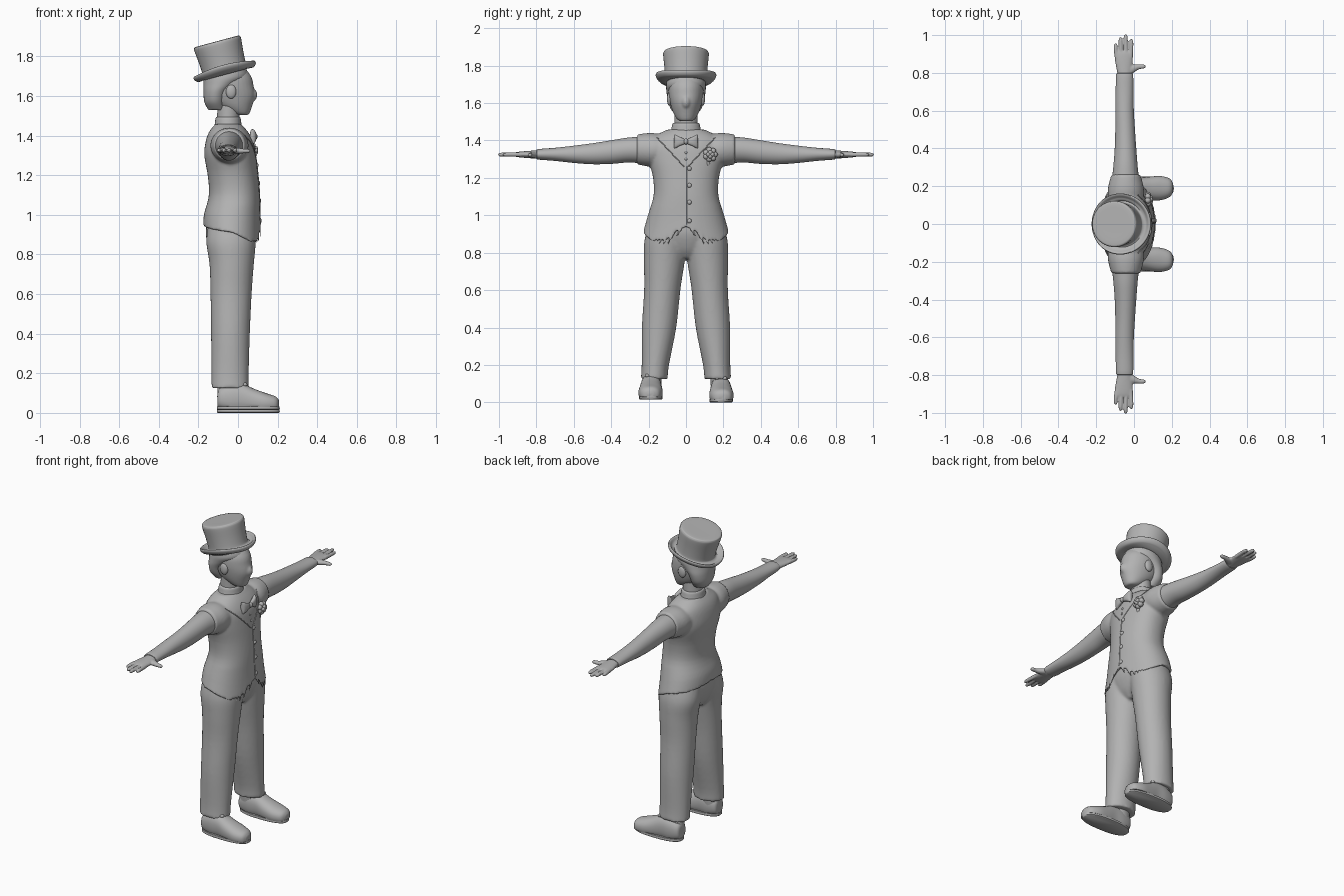
import bpy, bmesh
from math import sin, cos, pi, atan2, radians
from mathutils import Vector, Matrix

cube = bpy.data.objects.get("Cube")
if cube:
    bpy.data.objects.remove(cube)

grey = bpy.data.materials.new("plain grey")
grey.use_nodes = True
COLOUR = (0.45, 0.45, 0.45, 1)
grey.diffuse_color = COLOUR
grey.node_tree.nodes["Principled BSDF"].inputs["Base Color"].default_value = COLOUR


def spline(rings, steps):
    """Smoothly interpolate ring settings."""
    pts = [Vector(r) for r in rings]
    out = []
    for i in range(len(pts) - 1):
        a, b, c = pts[max(i - 1, 0)], pts[i], pts[i + 1]
        d = pts[min(i + 2, len(pts) - 1)]
        for k in range(steps):
            t = k / steps
            out.append(b + (c - a) * (t / 2) + (a * 2 - b * 5 + c * 4 - d) * (t * t / 2)
                       + (b * 3 - a - c * 3 + d) * (t ** 3 / 2))
    return out + [pts[-1]]


def loft(bm, rings, axis="z", side=1, n=32, power=2.0, steps=4, warp=None):
    """Rings are (along, centre u, centre v, radius u, radius v)."""
    loops = []
    for t, cu, cv, ru, rv in spline(rings, steps):
        loop = []
        for k in range(n):
            c, s = cos(2 * pi * k / n), sin(2 * pi * k / n)
            u = cu + ru * abs(c) ** (2 / power) * (1 if c >= 0 else -1)
            v = cv + rv * abs(s) ** (2 / power) * (1 if s >= 0 else -1)
            p = {"z": (u, v, t), "y": (u, t, v), "x": (t, u, v)}[axis]
            p = warp(*p) if warp else p
            loop.append(bm.verts.new((p[0], p[1] * side, p[2])))
        loops.append(loop)
    for a, b in zip(loops, loops[1:]):
        for k in range(n):
            bm.faces.new((a[k], a[(k + 1) % n], b[(k + 1) % n], b[k]))
    bm.faces.new(loops[0])
    bm.faces.new(loops[-1])


def ball(bm, centre, size):
    m = Matrix.Translation(centre) @ Matrix.Diagonal((*size, 1))
    bmesh.ops.create_uvsphere(bm, u_segments=20, v_segments=12, radius=1, matrix=m)


def finish(name, bm, voxel=0, smooth=4):
    bmesh.ops.recalc_face_normals(bm, faces=bm.faces)
    mesh = bpy.data.meshes.new(name)
    bm.to_mesh(mesh)
    bm.free()
    mesh.materials.append(grey)
    mesh.polygons.foreach_set("use_smooth", [True] * len(mesh.polygons))
    mesh.set_sharp_from_angle(angle=radians(50))
    obj = bpy.data.objects.new(name, mesh)
    bpy.context.collection.objects.link(obj)
    if voxel:
        r = obj.modifiers.new("blend", "REMESH")
        r.mode, r.voxel_size, r.use_smooth_shade = "VOXEL", voxel, True
        s = obj.modifiers.new("soften", "SMOOTH")
        s.factor, s.iterations = 0.5, smooth
    return obj


def part(name, rings, **kw):
    bm = bmesh.new()
    loft(bm, rings, **kw)
    return finish(name, bm)


SIDES = ((1, "left"), (-1, "right"))

# Trousers: two legs blended into the hips
bm = bmesh.new()
for s, _ in SIDES:
    loft(bm, [(.125, -.04, .17, .094, .072), (.2, -.04, .164, .094, .073),
              (.4, -.038, .144, .098, .092), (.6, -.035, .127, .104, .097),
              (.75, -.032, .116, .112, .109), (.86, -.035, .108, .125, .115),
              (.95, -.03, .09, .12, .11)], side=s)
loft(bm, [(.77, -.035, 0, .07, .06), (.82, -.035, 0, .105, .15),
          (.9, -.033, 0, .13, .212), (.97, -.03, 0, .125, .2)])
finish("trousers", bm, .009, 5)

# Waistcoat: the hem has two points in front and rises at the back
HEM = ((0, .94), (.4, .83), (pi / 2, .91), (pi, .945))


def hem(x, y, z):
    a = atan2(abs(y) / .228, (x + .03) / .146)
    for (a0, z0), (a1, z1) in zip(HEM, HEM[1:]):
        if a0 <= a <= a1:
            edge = z0 + (z1 - z0) * (a - a0) / (a1 - a0)
    w = max(0, (1.05 - z) / .12)
    return x, y, z + (edge - .93) * w


bm = bmesh.new()
loft(bm, [(.93, -.03, 0, .146, .229), (1, -.03, 0, .141, .206), (1.1, -.019, 0, .128, .174),
          (1.2, -.026, 0, .127, .176), (1.3, -.04, 0, .13, .2), (1.37, -.043, 0, .12, .2),
          (1.42, -.048, 0, .097, .172), (1.458, -.05, 0, .065, .1)],
     n=64, power=2.2, warp=hem)
for s, _ in SIDES:
    loft(bm, [(.1, -.045, 1.35, .09, .075), (.18, -.043, 1.35, .096, .09),
              (.25, -.043, 1.352, .08, .082), (.262, -.043, 1.352, .074, .076)],
         axis="y", side=s)
waistcoat = finish("waistcoat", bm, .008, 3)

# Sleeves and hands
for s, label in SIDES:
    part(label + "_sleeve", [
        (.16, -.045, 1.35, .08, .08), (.26, -.045, 1.35, .069, .07),
        (.32, -.045, 1.348, .063, .066), (.4, -.045, 1.338, .057, .063),
        (.5, -.047, 1.329, .052, .056), (.6, -.05, 1.326, .049, .046),
        (.7, -.05, 1.326, .047, .035), (.79, -.05, 1.326, .045, .028),
        (.795, -.05, 1.326, .036, .022)], axis="y", side=s)
    bm = bmesh.new()
    loft(bm, [(.76, -.05, 1.325, .036, .024), (.8, -.05, 1.325, .039, .022),
              (.86, -.053, 1.325, .047, .018), (.9, -.055, 1.325, .049, .014),
              (.915, -.055, 1.325, .04, .01)], axis="y", side=s)
    for base, tip, end in ((-.091, -.097, .957), (-.066, -.071, .99),
                           (-.041, -.044, 1.005), (-.017, -.014, .98)):
        loft(bm, [(.88, base, 1.325, .011, .012), (end - .03, tip, 1.325, .011, .011),
                  (end - .008, tip, 1.324, .009, .009), (end, tip, 1.324, .004, .004)],
             axis="y", side=s, n=12)
    loft(bm, [(-.05, .81, 1.325, .03, .016), (-.01, .82, 1.323, .024, .016),
              (.025, .832, 1.322, .014, .012), (.052, .834, 1.322, .011, .01),
              (.062, .834, 1.322, .005, .005)], axis="x", side=s, n=16)
    finish(label + "_hand", bm, .005, 2)

# Shoes with soles, ankles and tied laces
for s, label in SIDES:
    lift = .0 if s > 0 else .015

    def ground(x, y, z):
        return x, y, max(z, .014) + lift

    part(label + "_shoe", [
        (-.104, .185, .05, .015, .02), (-.095, .185, .058, .042, .05),
        (-.04, .186, .06, .055, .076), (.02, .187, .06, .056, .074),
        (.08, .188, .045, .062, .062), (.14, .19, .035, .064, .05),
        (.19, .192, .03, .048, .038), (.207, .193, .028, .02, .02)],
        axis="x", side=s, power=2.3, warp=ground)
    part(label + "_sole", [(lift, .052, .188, .155, .058), (lift + .004, .052, .188, .159, .063),
                           (lift + .018, .052, .188, .158, .062)],
         side=s, power=2.5, steps=1, n=48)
    part(label + "_ankle", [(.08, -.045, .178, .06, .045), (.2, -.04, .17, .06, .045)], side=s)
    bm = bmesh.new()
    for dy in (-.02, 0, .02):
        ball(bm, (.035, (.187 + dy) * s, .128 + lift), (.012, .013, .01))
    finish(label + "_laces", bm)

# Neck, shirt collar and head
part("neck", [(1.4, -.05, 0, .06, .065), (1.48, -.05, 0, .056, .062), (1.57, -.045, 0, .058, .062)])
part("collar", [(1.43, -.05, 0, .074, .092), (1.455, -.05, 0, .068, .08),
                (1.488, -.05, 0, .063, .073), (1.494, -.05, 0, .056, .066)])
bm = bmesh.new()
loft(bm, [(1.503, .025, 0, .022, .025), (1.512, .012, 0, .046, .045), (1.55, -.018, 0, .09, .069),
          (1.6, -.038, 0, .124, .085), (1.65, -.045, 0, .124, .093), (1.7, -.05, 0, .116, .09),
          (1.76, -.06, 0, .08, .065)])
ball(bm, (.068, 0, 1.605), (.03, .026, .035))
finish("head", bm, .006, 8)
bm = bmesh.new()
for s, _ in SIDES:
    ball(bm, (-.035, .088 * s, 1.622), (.026, .014, .036))
finish("ears", bm)
part("hair", [(1.53, -.105, 0, .045, .05), (1.57, -.115, 0, .055, .082),
              (1.62, -.108, 0, .066, .098), (1.66, -.084, 0, .09, .104),
              (1.7, -.06, 0, .112, .106), (1.76, -.06, 0, .09, .092)])


# Top hat, tipped back, with the brim curled at the sides
def curl(x, y, z):
    return x, y, z + (.8 * y * y if x * x + y * y > .0156 else 0)


hat = part("top_hat", [(z, 0, 0, r, r) for z, r in (
    (-.006, .08), (-.014, .135), (-.008, .153), (.006, .162), (.017, .159), (.016, .15),
    (.004, .135), (.008, .118), (.022, .113), (.08, .116), (.14, .122), (.155, .12),
    (.161, .11), (.161, .05))], n=64, steps=3, warp=curl)
hat.location = (-.065, 0, 1.72)
hat.rotation_euler = (0, radians(-15), 0)

# Details that rest on the waistcoat front
bpy.context.view_layer.update()
cloth = waistcoat.evaluated_get(bpy.context.evaluated_depsgraph_get())


def chest(y, z):
    hit, spot, _, _ = cloth.ray_cast(Vector((1, y, z)), Vector((-1, 0, 0)))
    return spot.x if hit else .09


def piping(name, points):
    curve = bpy.data.curves.new(name, "CURVE")
    curve.dimensions = "3D"
    curve.bevel_depth, curve.bevel_resolution = .003, 2
    line = curve.splines.new("POLY")
    line.points.add(len(points) - 1)
    for p, (y, z) in zip(line.points, points):
        p.co = (chest(y, z), y, z, 1)
    curve.materials.append(grey)
    bpy.context.collection.objects.link(bpy.data.objects.new(name, curve))


for s, label in SIDES:
    piping(label + "_neckline", [(s * (.155 - .145 * k / 12), 1.415 - .155 * k / 12)
                                 for k in range(13)])
piping("front_opening", [(.006, 1.26 - .31 * k / 12) for k in range(13)])

bm = bmesh.new()
for z in (1.25, 1.16, 1.07, .97):
    ball(bm, (chest(.018, z), .018, z), (.008, .012, .012))
for z in (1.3, 1.335):
    ball(bm, (chest(0, z), 0, z), (.005, .007, .007))
finish("buttons", bm)

# Bow tie
bm = bmesh.new()
for s, _ in SIDES:
    loft(bm, [(.004, .082, 1.395, .008, .012), (.035, .08, 1.395, .014, .025),
              (.058, .074, 1.395, .014, .037), (.064, .072, 1.395, .006, .034)],
         axis="y", side=s, n=24, power=2.6)
ball(bm, (.085, 0, 1.395), (.014, .013, .016))
finish("bow_tie", bm)

# Buttonhole flower
bm = bmesh.new()
fx = chest(.13, 1.325) + .012
for k in range(7):
    a = 2 * pi * k / 7
    ball(bm, (fx, .13 + .024 * cos(a), 1.325 + .024 * sin(a)), (.016, .016, .016))
for k in range(4):
    a = pi * k / 2
    ball(bm, (fx + .014, .13 + .01 * cos(a), 1.325 + .01 * sin(a)), (.014, .012, .012))
ball(bm, (fx - .005, .118, 1.285), (.007, .01, .022))
finish("flower", bm)
